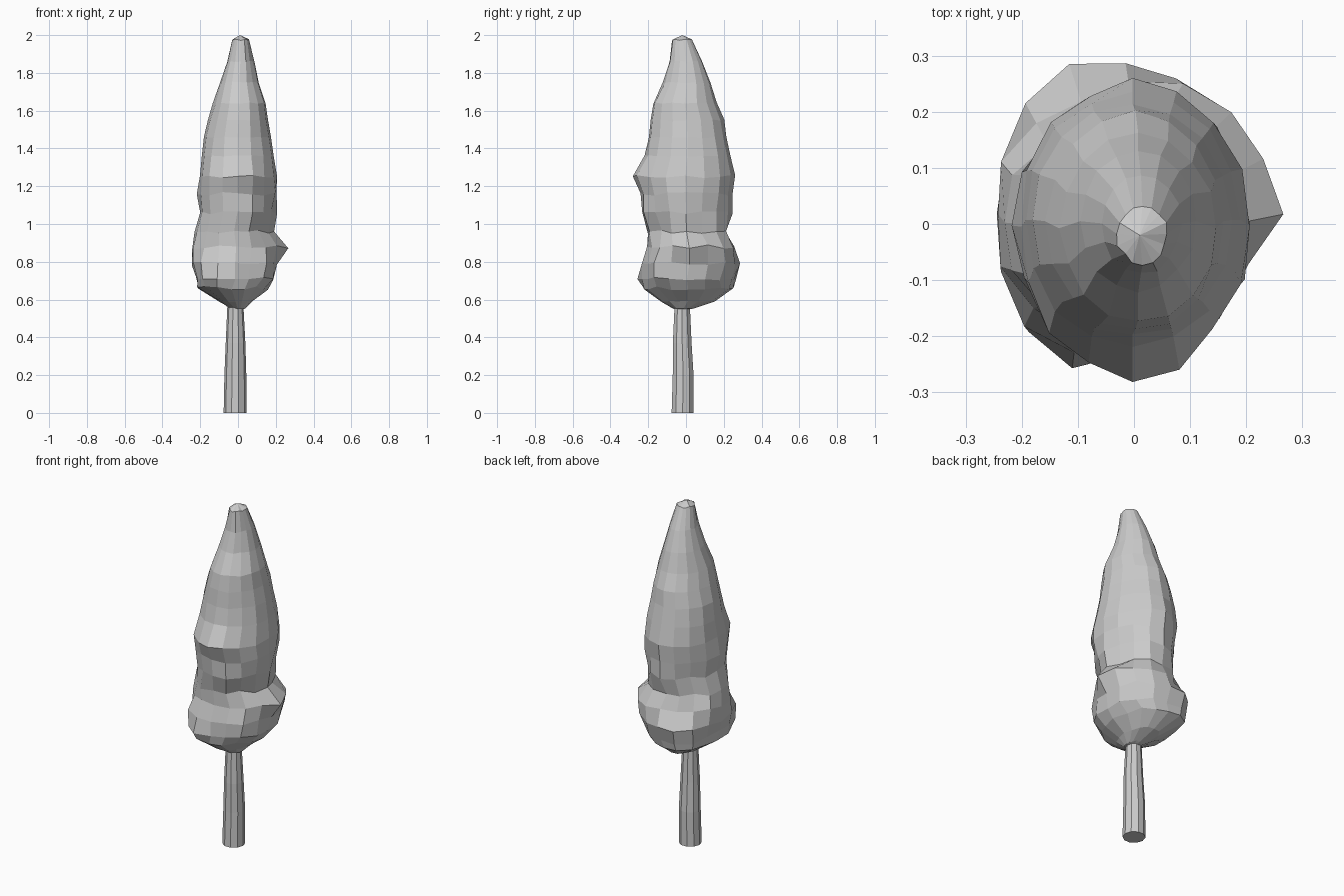
import bpy, math, random

random.seed(4)


def loft(name, rings, cap_top=None, cap_bottom=None):
    """Skin equal-length rings; ends close on a tip point or a flat face."""
    n = len(rings[0])
    verts = [p for r in rings for p in r]
    faces = []
    for k in range(len(rings) - 1):
        for i in range(n):
            j = (i + 1) % n
            faces.append((k * n + i, k * n + j, (k + 1) * n + j, (k + 1) * n + i))
    last = (len(rings) - 1) * n
    if cap_bottom:
        verts.append(cap_bottom)
        faces += [((i + 1) % n, i, len(verts) - 1) for i in range(n)]
    else:
        faces.append(tuple(reversed(range(n))))
    if cap_top:
        verts.append(cap_top)
        faces += [(last + i, last + (i + 1) % n, len(verts) - 1) for i in range(n)]
    else:
        faces.append(tuple(range(last, last + n)))
    me = bpy.data.meshes.new(name)
    me.from_pydata(verts, [], faces)
    me.update()
    ob = bpy.data.objects.new(name, me)
    bpy.context.collection.objects.link(ob)
    return ob


# Trunk: slightly leaning tapered ten-sided column (z, cx, cy, radius)
trunk = [(0, -0.015, -0.018, 0.061), (0.2, -0.014, -0.015, 0.058),
         (0.37, -0.013, -0.02, 0.052), (0.6, -0.014, -0.02, 0.041)]
loft("trunk", [[(cx + r * math.cos(math.tau * i / 10), cy + r * math.sin(math.tau * i / 10), z)
                for i in range(10)] for z, cx, cy, r in trunk])

# Foliage: silhouette rows (z, x min, x max, y min, y max)
rows = [
    (0.555, -0.045, 0.04, -0.065, 0.04),
    (0.59, -0.10, 0.075, -0.13, 0.15),
    (0.66, -0.215, 0.15, -0.225, 0.25),
    (0.71, -0.225, 0.195, -0.24, 0.25),
    (0.79, -0.24, 0.21, -0.235, 0.27),
    (0.88, -0.235, 0.215, -0.205, 0.24),
    (0.96, -0.225, 0.185, -0.21, 0.215),
    (1.06, -0.205, 0.20, -0.235, 0.235),
    (1.16, -0.21, 0.205, -0.245, 0.24),
    (1.25, -0.205, 0.20, -0.265, 0.255),
    (1.36, -0.195, 0.19, -0.22, 0.235),
    (1.46, -0.18, 0.175, -0.20, 0.215),
    (1.55, -0.155, 0.16, -0.19, 0.20),
    (1.64, -0.13, 0.145, -0.175, 0.16),
    (1.75, -0.095, 0.11, -0.12, 0.13),
    (1.86, -0.06, 0.085, -0.088, 0.09),
    (1.975, -0.03, 0.06, -0.07, 0.035),
]
# Lumps and creases: (angle in degrees, z, amount, angular width, height)
lumps = [
    (5, 0.88, 0.045, 16, 0.06), (120, 0.72, 0.05, 22, 0.10),
    (238, 0.72, 0.035, 22, 0.10), (205, 0.80, 0.02, 20, 0.12),
    (285, 0.80, -0.035, 14, 0.12), (50, 0.85, 0.035, 28, 0.10),
    (165, 0.90, 0.02, 20, 0.06), (320, 0.98, -0.03, 20, 0.08),
    (80, 1.07, 0.03, 14, 0.05), (270, 1.25, 0.02, 20, 0.06),
    (310, 0.75, 0.012, 18, 0.08), (140, 1.02, -0.02, 25, 0.06),
    (30, 1.03, -0.02, 18, 0.05),
]


def lump(a, z):
    total = 0
    for ang, lz, amt, wa, wz in lumps:
        d = (a - ang + 180) % 360 - 180
        total += amt * math.exp(-(d / wa) ** 2 - ((z - lz) / wz) ** 2)
    return total


N = 16
rings = []
for z, x0, x1, y0, y1 in rows:
    ring = []
    rough = 0.010 if 0.6 < z < 1.3 else 0.004
    for i in range(N):
        a = 360 * i / N
        c, s = math.cos(math.radians(a)), math.sin(math.radians(a))
        d = lump(a, z) + random.uniform(-rough, rough)
        x = (x0 + x1) / 2 + c * ((x1 - x0) / 2 + d)
        y = (y0 + y1) / 2 + s * ((y1 - y0) / 2 + d)
        ring.append((x, y, z + random.uniform(-rough, rough)))
    rings.append(ring)
loft("foliage", rings, cap_top=(0.01, -0.02, 2.0), cap_bottom=(-0.005, -0.015, 0.542))
